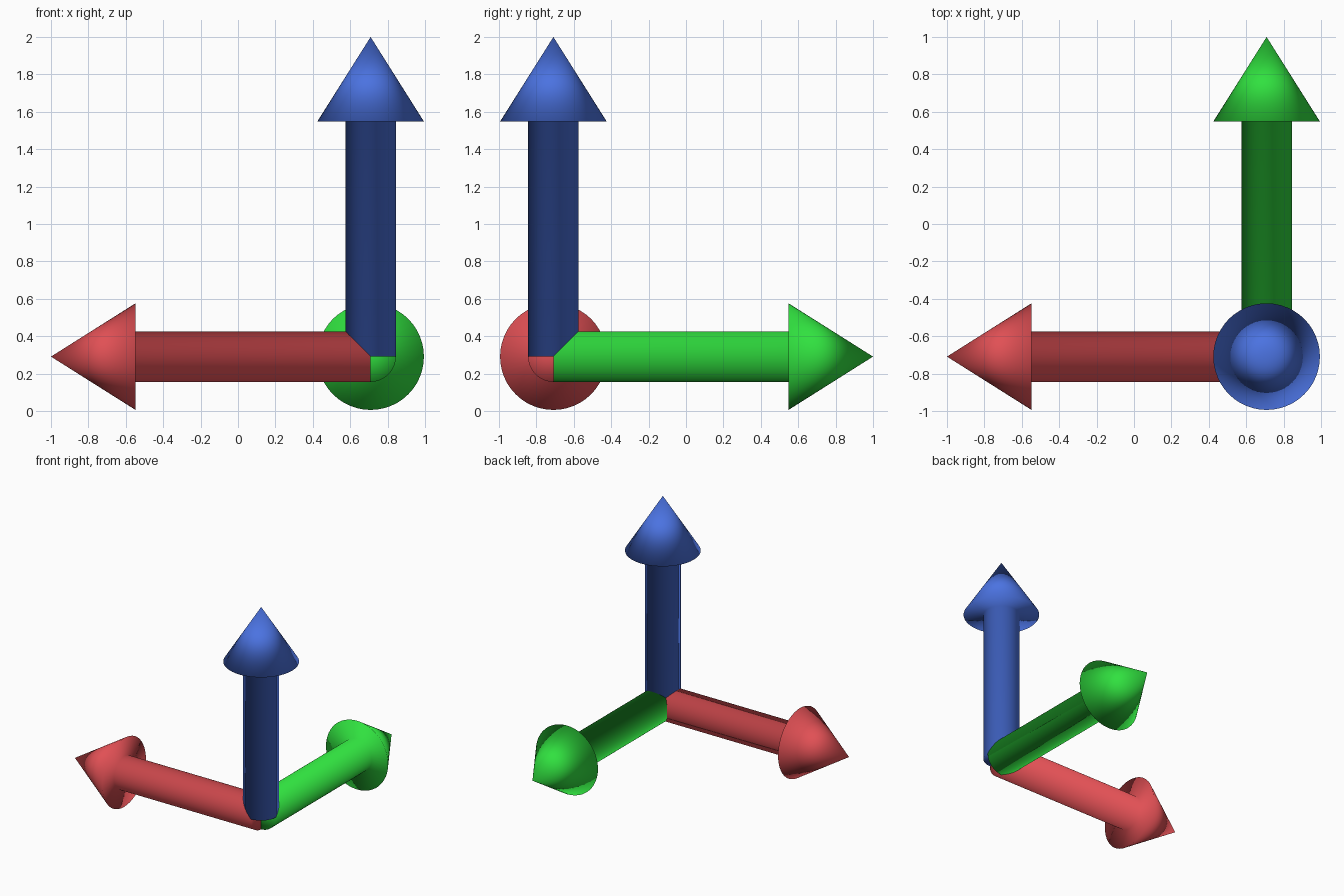
import bpy, bmesh, math
from mathutils import Matrix, Vector

if "Cube" in bpy.data.objects:
    bpy.data.objects.remove(bpy.data.objects["Cube"])

ORIGIN = Vector((0.709, -0.709, 0.291))
SIDES = 48
# Lathe profile of one arrow: (radius, distance along axis)
PROFILE = [(0, 0), (0.135, 0), (0.135, 1.257), (0.285, 1.257), (0, 1.709)]


def arrow(name, direction, color):
    bm = bmesh.new()
    verts = [bm.verts.new((r, 0, h)) for r, h in PROFILE]
    edges = [bm.edges.new(pair) for pair in zip(verts, verts[1:])]
    bmesh.ops.spin(bm, geom=verts + edges, cent=(0, 0, 0), axis=(0, 0, 1),
                   angle=math.tau, steps=SIDES)
    bmesh.ops.remove_doubles(bm, verts=bm.verts, dist=0.0001)
    bmesh.ops.recalc_face_normals(bm, faces=bm.faces)
    turn = Vector((0, 0, 1)).rotation_difference(Vector(direction)).to_matrix().to_4x4()
    bm.transform(Matrix.Translation(ORIGIN) @ turn)
    # The shading flows softly over every edge
    for face in bm.faces:
        face.smooth = True
    mesh = bpy.data.meshes.new(name)
    bm.to_mesh(mesh)
    bm.free()
    mat = bpy.data.materials.new(name + "_color")
    mat.diffuse_color = (*color, 1)
    mat.use_nodes = True
    mat.node_tree.nodes["Principled BSDF"].inputs["Base Color"].default_value = mat.diffuse_color
    mesh.materials.append(mat)
    bpy.context.collection.objects.link(bpy.data.objects.new(name, mesh))


# Three axis arrows sharing one corner
arrow("red_arrow", (-1, 0, 0), (0.75, 0.08, 0.09))
arrow("green_arrow", (0, 1, 0), (0.03, 0.75, 0.05))
arrow("blue_arrow", (0, 0, 1), (0.07, 0.17, 0.75))
